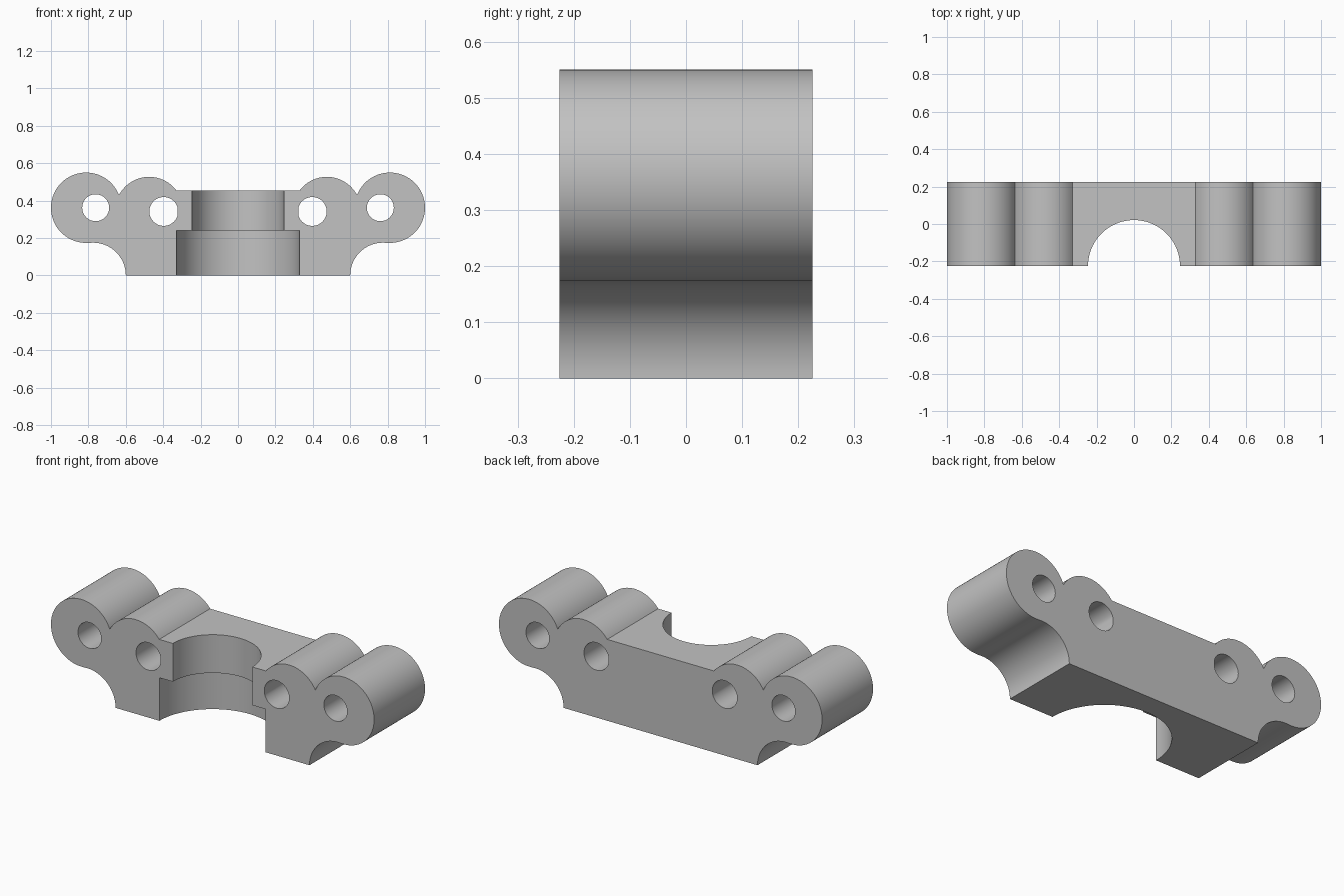
import bpy, bmesh
from math import radians, cos, sin
from mathutils import Vector

if "Cube" in bpy.data.objects:
    bpy.data.objects.remove(bpy.data.objects["Cube"])

HALF_DEPTH = 0.225
grey = bpy.data.materials.new("plain grey")
grey.use_nodes = True
grey.diffuse_color = (0.54, 0.54, 0.54, 1)
grey.node_tree.nodes["Principled BSDF"].inputs["Base Color"].default_value = (0.54, 0.54, 0.54, 1)


def arc(cx, cy, r, start, end, steps):
    angles = [radians(start + (end - start) * i / steps) for i in range(steps + 1)]
    return [(cx + r * cos(a), cy + r * sin(a)) for a in angles]


def prism(name, outline, low, high, axis):
    """Extrude a 2D outline along y (outline is x, z) or z (outline is x, y)."""
    bm = bmesh.new()
    place = (lambda p: (p[0], low, p[1])) if axis == "y" else (lambda p: (p[0], p[1], low))
    face = bm.faces.new([bm.verts.new(place(p)) for p in outline])
    side = bmesh.ops.extrude_face_region(bm, geom=[face])
    move = Vector((0, high - low, 0)) if axis == "y" else Vector((0, 0, high - low))
    bmesh.ops.translate(bm, vec=move,
                        verts=[g for g in side["geom"] if isinstance(g, bmesh.types.BMVert)])
    bmesh.ops.recalc_face_normals(bm, faces=bm.faces)
    mesh = bpy.data.meshes.new(name)
    bm.to_mesh(mesh)
    bm.free()
    mesh.materials.append(grey)
    obj = bpy.data.objects.new(name, mesh)
    bpy.context.collection.objects.link(obj)
    return obj


# Right half of the outline: foot fillet, outer lobe, inner lobe
half = arc(0.775, 0, 0.175, 180, 84.2, 24)
half += arc(0.812, 0.362, 0.188, -95.8, 158.8, 64)[1:]
half += arc(0.475, 0.345, 0.182, 27.7, 142.8, 30)[1:]
outline = half + [(-x, z) for x, z in reversed(half)]
bracket = prism("clamp_bracket", outline, -HALF_DEPTH, HALF_DEPTH, "y")

# Stepped half-round recess in the front
cutters = [
    prism("bore_cutter", arc(0, -HALF_DEPTH, 0.246, 0, 360, 96)[:-1], 0.1, 0.7, "z"),
    prism("counterbore_cutter", arc(0, -HALF_DEPTH, 0.329, 0, 360, 96)[:-1], -0.1, 0.241, "z"),
]

# Through holes; the inner pair is flattened where it meets the middle block
for side in (-1, 1):
    outer = arc(0.761, 0.362, 0.072, 0, 360, 48)[:-1]
    inner = [(max(x, 0.323), z) for x, z in arc(0.397, 0.342, 0.077, 0, 360, 48)[:-1]]
    for name, ring in (("outer_hole_cutter", outer), ("inner_hole_cutter", inner)):
        cutters.append(prism(name, [(side * x, z) for x, z in ring], -0.4, 0.4, "y"))

bpy.ops.object.select_all(action="DESELECT")
bpy.context.view_layer.objects.active = bracket
bracket.select_set(True)
for cutter in cutters:
    cutter.hide_render = True
    cut = bracket.modifiers.new(cutter.name, "BOOLEAN")
    cut.operation = "DIFFERENCE"
    cut.solver = "EXACT"
    cut.object = cutter
    bpy.ops.object.modifier_apply(modifier=cut.name)
for cutter in cutters:
    bpy.data.objects.remove(cutter)

bpy.ops.object.shade_smooth_by_angle(angle=radians(30))
